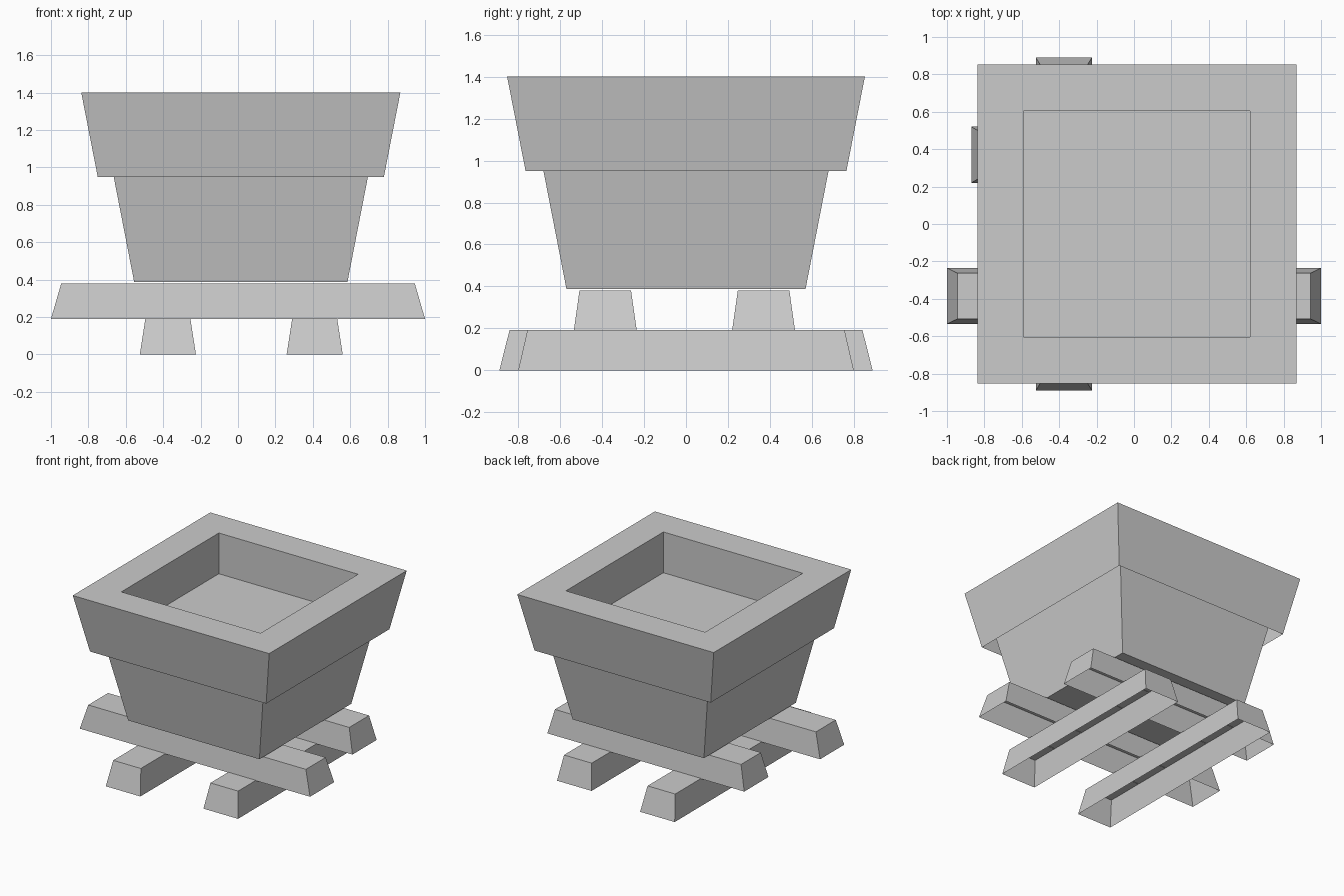
import bpy
import bmesh

# Remove the default cube only
cube = bpy.data.objects.get("Cube")
if cube:
    bpy.data.objects.remove(cube, do_unlink=True)

# Single stone colour
COLOR = (0.6, 0.6, 0.6, 1.0)
stone = bpy.data.materials.new("grey_stone")
stone.use_nodes = True
stone.diffuse_color = COLOR
bsdf = next(n for n in stone.node_tree.nodes if n.type == "BSDF_PRINCIPLED")
bsdf.inputs["Base Color"].default_value = COLOR
bsdf.inputs["Roughness"].default_value = 0.9


def loft(name, rings, center=(0, 0), closed_bottom=False):
    """Bridge rectangular rings (half x, half y, z) and cap the last one."""
    bm = bmesh.new()
    loops = []
    for hx, hy, z in rings:
        corners = ((-hx, -hy), (hx, -hy), (hx, hy), (-hx, hy))
        loops.append([bm.verts.new((x, y, z)) for x, y in corners])
    for low, high in zip(loops, loops[1:]):
        for i in range(4):
            j = (i + 1) % 4
            bm.faces.new((low[i], low[j], high[j], high[i]))
    bm.faces.new(loops[-1])
    if closed_bottom:
        bm.faces.new(loops[0][::-1])
    mesh = bpy.data.meshes.new(name)
    bm.to_mesh(mesh)
    bm.free()
    mesh.materials.append(stone)
    obj = bpy.data.objects.new(name, mesh)
    obj.location = (center[0], center[1], 0)
    bpy.context.collection.objects.link(obj)
    return obj


def square(half, z):
    return (half, half, z)


# Pot: tapered body tucked up inside a heavy rim with a sunken basin
POT = (0.015, 0)
loft("pot_body", [square(0.57, 0.387), square(0.703, 1.07)], POT, True)
loft("pot_rim", [square(0.765, 0.95), square(0.853, 1.4),
                 square(0.605, 1.4), square(0.605, 1.08)], POT)

# Lower beams run front to back: (name, x, half length)
for name, x, half in (("lower_beam_right", -0.375, 0.89),
                      ("lower_beam_left", 0.41, 0.80)):
    loft(name, [(0.15, half, 0), (0.12, half * 0.945, 0.193)], (x, 0))

# Upper beams run side to side: (name, centre, half length)
for name, center, half in (("upper_beam_front", (0, -0.385), 1.0),
                           ("upper_beam_back", (-0.015, 0.37), 0.855)):
    loft(name, [(half, 0.15, 0.19), (half * 0.945, 0.123, 0.38)], center)
